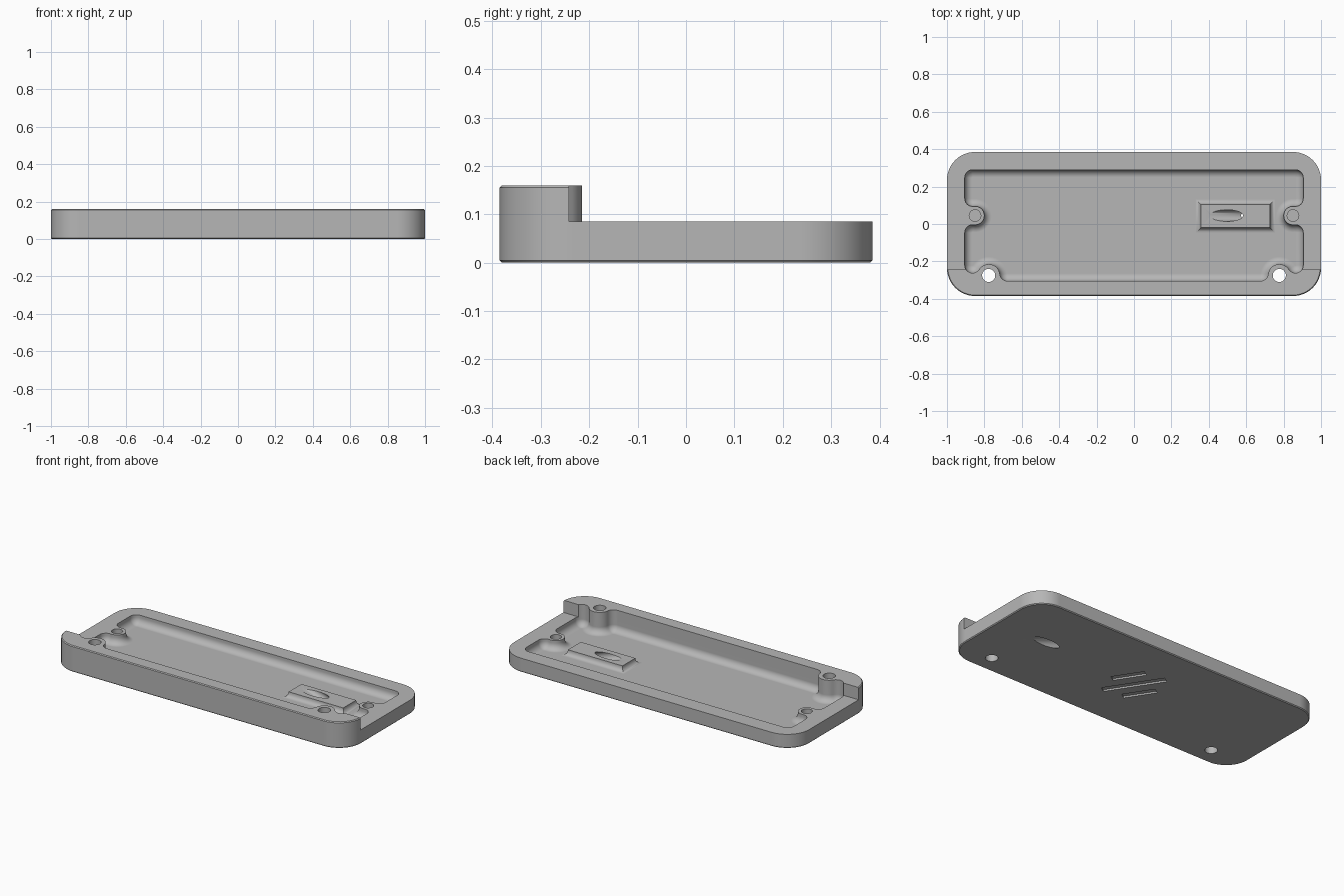
import bpy, bmesh
from math import sin, cos, pi, radians, sqrt, atan2, hypot
from mathutils import Matrix

old = bpy.data.objects.get("Cube")
if old:
    bpy.data.objects.remove(old, do_unlink=True)

grey = bpy.data.materials.new("grey plastic")
grey.use_nodes = True
COLOUR = (0.47, 0.47, 0.47, 1)
grey.diffuse_color = COLOUR
grey.node_tree.nodes["Principled BSDF"].inputs["Base Color"].default_value = COLOUR

HIGH, LOW, FLOOR = 0.16, 0.085, 0.03      # front rim, main rim, tray floor
COVE = 0.04                               # fillet where walls meet the floor
STEP_Y = -0.242


def loft(name, rings):
    """Solid through (outline, z) rings of equal length."""
    bm = bmesh.new()
    loops = [[bm.verts.new((x, y, z)) for x, y in ring] for ring, z in rings]
    n = len(loops[0])
    for a, b in zip(loops, loops[1:]):
        for i in range(n):
            j = (i + 1) % n
            bm.faces.new((a[i], a[j], b[j], b[i]))
    bm.faces.new(loops[0][::-1])
    bm.faces.new(loops[-1])
    bmesh.ops.recalc_face_normals(bm, faces=bm.faces)
    mesh = bpy.data.meshes.new(name)
    bm.to_mesh(mesh)
    bm.free()
    obj = bpy.data.objects.new(name, mesh)
    bpy.context.collection.objects.link(obj)
    mesh.materials.append(grey)
    return obj


def arc(cx, cy, r, start, sweep, steps):
    return [(cx + r * cos(start + sweep * i / steps),
             cy + r * sin(start + sweep * i / steps)) for i in range(steps + 1)]


def rounded_rect(hx, hy, r):
    pts = []
    for k, (sx, sy) in enumerate(((1, 1), (-1, 1), (-1, -1), (1, -1))):
        pts += arc(sx * (hx - r), sy * (hy - r), r, k * pi / 2, pi / 2, 12)
    return pts


def rect(x0, x1, y0, y1, grow=0):
    return [(x0 - grow, y0 - grow), (x1 + grow, y0 - grow),
            (x1 + grow, y1 + grow), (x0 - grow, y1 + grow)]


def cylinder(name, x, y, r, z0, z1):
    ring = arc(x, y, r, 0, 2 * pi, 32)[:-1]
    return loft(name, [(ring, z0), (ring, z1)])


def combine(target, tool, operation):
    tool.hide_render = True
    mod = target.modifiers.new("combine", 'BOOLEAN')
    mod.operation, mod.solver, mod.object = operation, 'EXACT', tool
    bpy.context.view_layer.objects.active = target
    bpy.ops.object.modifier_apply(modifier=mod.name)
    bpy.data.objects.remove(tool, do_unlink=True)


# Outer block with a thin edge break
edge = 0.005
outer = rounded_rect(1.0, 0.385, 0.15)
inset = rounded_rect(1.0 - edge, 0.385 - edge, 0.15 - edge)
tray = loft("tray", [(inset, 0), (outer, edge), (outer, HIGH - edge), (inset, HIGH)])

# Screw posts and the walls of the cavity
POST, POST_R = (0.777, -0.275), 0.06
PEG, PEG_R = (0.85, 0.045), 0.05
WALL_X, WALL_FRONT, WALL_BACK, BLEND = 0.905, -0.305, 0.29, 0.042
fx = WALL_X - BLEND
peg_dy = sqrt((PEG_R + BLEND) ** 2 - (fx - PEG[0]) ** 2)
post_dy = sqrt((POST_R + BLEND) ** 2 - (fx - POST[0]) ** 2)
front_y = WALL_FRONT + BLEND
post_dx = sqrt((POST_R + BLEND) ** 2 - (front_y - POST[1]) ** 2)

# Tangent circles around half the cavity: centre, radius, is it a post
circles = [((POST[0] - post_dx, front_y), BLEND, False),
           (POST, POST_R, True),
           ((fx, POST[1] + post_dy), BLEND, False),
           ((fx, PEG[1] - peg_dy), BLEND, False),
           (PEG, PEG_R, True),
           ((fx, PEG[1] + peg_dy), BLEND, False),
           ((fx, WALL_BACK - BLEND), BLEND, False)]


def cavity_outline(d):
    """Cavity outline moved inwards by d."""
    joins = [-pi / 2]
    for (a, _, a_post), (b, _, b_post) in zip(circles, circles[1:]):
        if a_post == b_post:
            joins.append(0)
        else:
            f, p = (b, a) if a_post else (a, b)
            joins.append(atan2(p[1] - f[1], p[0] - f[0]))
    joins.append(pi / 2)
    half = []
    for (c, r, post), s, e in zip(circles, joins, joins[1:]):
        if post:
            half += arc(*c, r + d, s + pi, -((s - e) % (2 * pi)), 16)[1:-1]
        else:
            half += arc(*c, r - d, s, (e - s) % (2 * pi), 8)
    return half + [(-x, y) for x, y in reversed(half)]


# Cavity with coved floor
rings = []
for i in range(8):
    a = i / 7 * pi / 2
    rings.append((cavity_outline(COVE * (1 - sin(a))), FLOOR + COVE * (1 - cos(a))))
rings.append((cavity_outline(0), 0.25))
combine(tray, loft("cavity_cutter", rings), 'DIFFERENCE')

# Lower the rim behind the front wall, leaving the front posts standing
r = POST_R + 0.0006
lift = STEP_Y - POST[1]
a0 = atan2(lift, sqrt(r * r - lift * lift))
notch = arc(*POST, r, pi - a0, -(pi - 2 * a0), 20)
step = [(-x, y) for x, y in reversed(notch)] + notch
step += [(1.2, STEP_Y), (1.2, 0.6), (-1.2, 0.6), (-1.2, STEP_Y)]
combine(tray, loft("step_cutter", [(step, LOW), (step, 0.3)]), 'DIFFERENCE')

# Raised pad with a flared foot
PAD, PAD_TOP, FLARE = (0.357, 0.727, -0.02, 0.105), 0.062, 0.028
rings = [(rect(*PAD, FLARE), FLOOR - 0.01)]
for i in range(6):
    a = i / 5 * pi / 2
    rings.append((rect(*PAD, FLARE * (1 - sin(a))), FLOOR + FLARE * (1 - cos(a))))
rings.append((rect(*PAD), PAD_TOP))
combine(tray, loft("pad", rings), 'UNION')

# Slanted hole through the pad
x_low, x_high, y_hole = 0.66, 0.495, 0.045
slant = cylinder("slanted_cutter", 0, 0, 0.031, -0.4, 0.4)
tilt = atan2(x_high - x_low, PAD_TOP)
slant.data.transform(Matrix.Translation(((x_low + x_high) / 2, y_hole, PAD_TOP / 2))
                     @ Matrix.Rotation(tilt, 4, 'Y'))
# keep the slanted cutter inside the pad and floor zone
limit = loft("limit", [(rect(0.36, 0.8, -0.1, 0.2), -0.05), (rect(0.36, 0.8, -0.1, 0.2), 0.1)])
combine(slant, limit, 'INTERSECT')
combine(tray, slant, 'DIFFERENCE')

# Screw holes: through in the front posts, blind in the side pegs
for side in (-1, 1):
    combine(tray, cylinder("post_hole", side * POST[0], POST[1], 0.035, -0.1, 0.3), 'DIFFERENCE')
    combine(tray, cylinder("peg_hole", side * PEG[0], PEG[1], 0.031, FLOOR, 0.3), 'DIFFERENCE')

# Three slanted grooves in the underside
for length, offset in ((0.19, -0.1), (0.36, 0), (0.19, 0.1)):
    bar = rect(-length / 2, length / 2, offset - 0.02, offset + 0.02)
    groove = loft("groove_cutter", [(bar, -0.05), (bar, 0.01)])
    groove.data.transform(Matrix.Rotation(radians(123), 4, 'Z'))
    combine(tray, groove, 'DIFFERENCE')

# Smooth shading with crisp edges
bpy.ops.object.select_all(action='DESELECT')
tray.select_set(True)
bpy.context.view_layer.objects.active = tray
bpy.ops.object.shade_smooth_by_angle(angle=radians(30))
weighted = tray.modifiers.new("flat_face_normals", 'WEIGHTED_NORMAL')
weighted.keep_sharp = True
